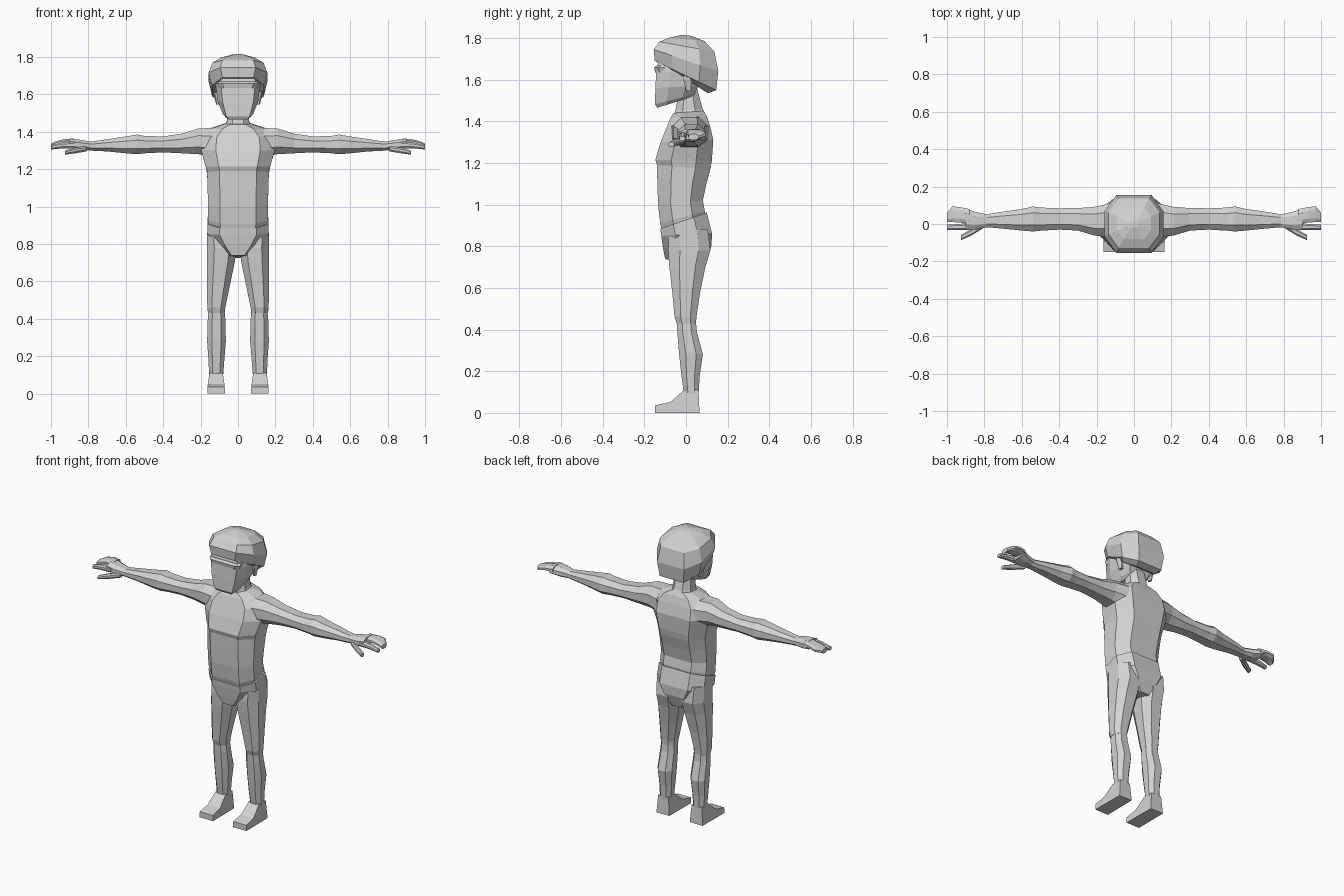
import bpy, bmesh

GREY = bpy.data.materials.new("light grey")
GREY.diffuse_color = (0.65, 0.65, 0.65, 1)


def section(a0, a1, b0, b1, ca=0.2, cb=0.28):
    """Eight-sided outline inside a rectangle; ca, cb are the corner cuts."""
    da, db = (a1 - a0) * ca, (b1 - b0) * cb
    return [(a0 + da, b0), (a1 - da, b0), (a1, b0 + db), (a1, b1 - db),
            (a1 - da, b1), (a0 + da, b1), (a0, b1 - db), (a0, b0 + db)]


def loft(name, rings, mirror=False):
    """Skin a list of equal-length point rings, cap both ends."""
    bm = bmesh.new()
    rows = [[bm.verts.new(p) for p in r] for r in rings]
    n = len(rows[0])
    for a, b in zip(rows, rows[1:]):
        for i in range(n):
            j = (i + 1) % n
            bm.faces.new((a[i], a[j], b[j], b[i]))
    bm.faces.new(rows[0])
    bm.faces.new(rows[-1])
    bmesh.ops.recalc_face_normals(bm, faces=bm.faces)
    me = bpy.data.meshes.new(name)
    bm.to_mesh(me)
    bm.free()
    me.materials.append(GREY)
    ob = bpy.data.objects.new(name, me)
    bpy.context.collection.objects.link(ob)
    if mirror:
        ob.modifiers.new("mirror", 'MIRROR')
    return ob


def body(name, rings, ca=0.2, cb=0.28):
    """Upright central part: ring = front z, back z, half width, front y, back y."""
    out = []
    for zf, zb, w, yf, yb in rings:
        out.append([(x, y, zf + (zb - zf) * (y - yf) / (yb - yf))
                    for x, y in section(-w, w, yf, yb, ca, cb)])
    return loft(name, out)


def upright(name, rings):
    """Mirrored vertical limb: ring = z, x0, x1, y0, y1."""
    return loft(name, [[(x, y, r[0]) for x, y in section(*r[1:], 0.25, 0.28)]
                       for r in rings], True)


def sideways(name, rings):
    """Mirrored horizontal limb: ring = x, y0, y1, z0, z1."""
    return loft(name, [[(r[0], y, z) for y, z in section(*r[1:], 0.25, 0.28)]
                       for r in rings], True)


# Torso with the chest overhanging the belly
body("torso", [
    (0.86, 0.93, 0.150, -0.112, 0.092), (0.91, 0.97, 0.160, -0.124, 0.090),
    (1.00, 1.02, 0.160, -0.134, 0.081), (1.12, 1.10, 0.163, -0.138, 0.098),
    (1.19, 1.17, 0.165, -0.139, 0.117), (1.215, 1.21, 0.172, -0.147, 0.124),
    (1.30, 1.31, 0.198, -0.122, 0.131), (1.37, 1.38, 0.190, -0.093, 0.115),
    (1.415, 1.425, 0.140, -0.076, 0.100), (1.44, 1.45, 0.065, -0.06, 0.085)])
body("neck", [
    (1.37, 1.41, 0.080, -0.075, 0.105), (1.45, 1.46, 0.060, -0.052, 0.080),
    (1.55, 1.57, 0.055, -0.030, 0.050)], 0.25)

# Shorts narrowing to the crotch
body("shorts", [
    (0.885, 0.962, 0.164, -0.123, 0.100), (0.85, 0.86, 0.164, -0.119, 0.125),
    (0.79, 0.80, 0.115, -0.110, 0.122), (0.738, 0.725, 0.055, -0.100, 0.095)])

# Legs: thigh with trouser hem at the knee, then the shin
upright("thigh", [
    (0.88, 0.030, 0.164, -0.080, 0.105), (0.78, 0.008, 0.166, -0.086, 0.117),
    (0.70, 0.018, 0.166, -0.080, 0.093), (0.58, 0.043, 0.166, -0.066, 0.068),
    (0.46, 0.068, 0.164, -0.055, 0.050), (0.43, 0.070, 0.160, -0.045, 0.048)])
upright("shin", [
    (0.47, 0.074, 0.155, -0.046, 0.045), (0.39, 0.067, 0.162, -0.042, 0.052),
    (0.28, 0.065, 0.165, -0.033, 0.081), (0.18, 0.073, 0.158, -0.022, 0.066),
    (0.09, 0.080, 0.154, -0.010, 0.060)])

# Feet: side profile (y, z, half width) skinned across
FOOT = [(-0.15, 0, 0.047), (0.065, 0, 0.045), (0.06, 0.11, 0.036),
        (-0.01, 0.11, 0.036), (-0.075, 0.052, 0.044), (-0.15, 0.036, 0.046)]
loft("foot", [[(0.117 + s * w, y, z) for y, z, w in FOOT] for s in (-1, 1)], True)

# Arms and hands
sideways("arm", [
    (0.13, -0.070, 0.110, 1.265, 1.42), (0.21, -0.062, 0.092, 1.28, 1.418),
    (0.30, -0.035, 0.085, 1.285, 1.39), (0.40, -0.030, 0.084, 1.29, 1.375),
    (0.50, -0.036, 0.088, 1.285, 1.378), (0.54, -0.040, 0.094, 1.28, 1.385),
    (0.60, -0.035, 0.080, 1.285, 1.375), (0.70, -0.025, 0.066, 1.295, 1.36),
    (0.80, -0.016, 0.050, 1.30, 1.345)])
sideways("palm", [
    (0.78, -0.016, 0.050, 1.302, 1.346), (0.85, -0.030, 0.065, 1.300, 1.358),
    (0.90, -0.030, 0.083, 1.312, 1.364)])
sideways("fingers", [
    (0.88, 0.000, 0.080, 1.325, 1.364), (0.93, 0.008, 0.090, 1.330, 1.360),
    (0.97, 0.010, 0.095, 1.322, 1.350), (1.00, 0.012, 0.060, 1.310, 1.338)])
sideways("index_finger", [
    (0.87, -0.032, 0.005, 1.312, 1.350), (0.94, -0.033, 0.000, 1.312, 1.342),
    (1.00, -0.031, -0.004, 1.305, 1.328)])
sideways("thumb", [
    (0.81, -0.025, 0.005, 1.295, 1.325), (0.87, -0.062, -0.028, 1.285, 1.315),
    (0.925, -0.087, -0.058, 1.278, 1.300)])

# Head, brow and ears
body("head", [
    (1.465, 1.515, 0.068, -0.138, 0.020), (1.482, 1.53, 0.082, -0.149, 0.040),
    (1.56, 1.57, 0.108, -0.147, 0.060), (1.635, 1.64, 0.118, -0.143, 0.080),
    (1.73, 1.73, 0.118, -0.125, 0.080)], 0.12, 0.30)
body("brow", [
    (1.635, 1.635, 0.100, -0.148, -0.08), (1.658, 1.658, 0.108, -0.153, -0.08),
    (1.668, 1.668, 0.105, -0.140, -0.08)], 0.12, 0.30)
upright("ear", [
    (1.545, 0.100, 0.117, 0.000, 0.025), (1.60, 0.100, 0.130, -0.012, 0.030),
    (1.66, 0.100, 0.130, -0.008, 0.035)])

# Hair cap, lower at the back than at the front
body("hair", [
    (1.685, 1.535, 0.112, -0.130, 0.105), (1.69, 1.55, 0.138, -0.150, 0.145),
    (1.745, 1.64, 0.157, -0.155, 0.155), (1.782, 1.735, 0.137, -0.128, 0.136),
    (1.802, 1.785, 0.090, -0.080, 0.090), (1.815, 1.812, 0.025, -0.020, 0.020)])
